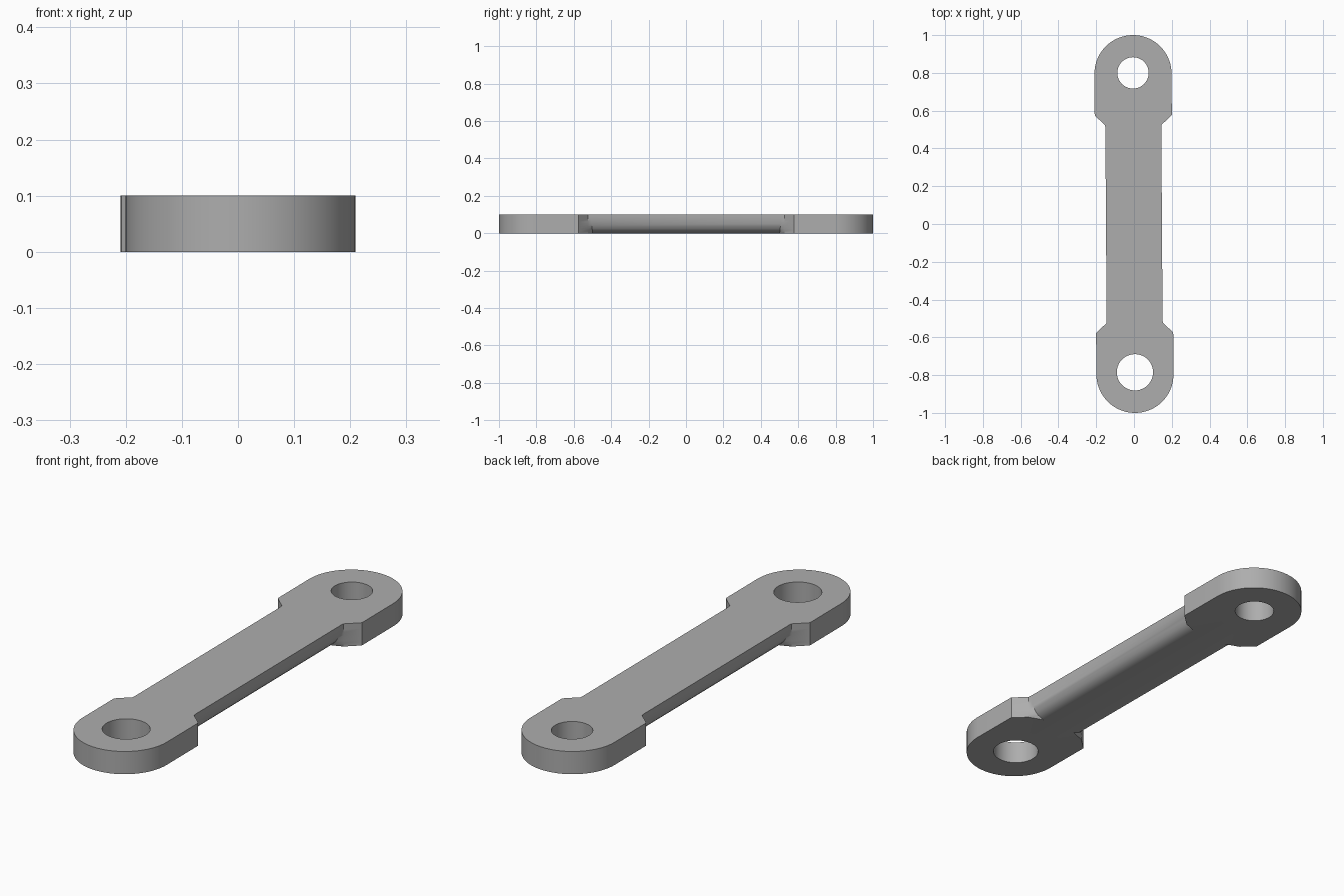
import bpy, bmesh, math
from mathutils import Matrix

cube = bpy.data.objects.get("Cube")
if cube:
    bpy.data.objects.remove(cube)

THICK, LOBE_R, LOBE_Y = 0.1, 0.204, 0.796
LEVELS, ARC = 8, 24

steel = bpy.data.materials.new("plain_grey")
steel.use_nodes = True
grey = (0.42, 0.42, 0.42, 1)
steel.diffuse_color = grey
steel.node_tree.nodes["Principled BSDF"].inputs["Base Color"].default_value = grey


def outline(t):
    """Closed outline at height fraction t; the shank narrows towards the underside."""
    a = math.asin(1 - t) / (math.pi / 2)
    half = 0.085 + 0.063 * math.sin(math.acos(1 - t))
    quarter = [(half, 0.50 + 0.01 * t), (0.15, 0.525), (LOBE_R, 0.575)]
    for i in range(ARC + 1):
        ang = math.pi / 2 * i / ARC
        quarter.append((LOBE_R * math.cos(ang), LOBE_Y + LOBE_R * math.sin(ang)))
    back = quarter + [(-x, y) for x, y in reversed(quarter[:-1])]
    return back + [(-x, -y) for x, y in back]


def circle(y, r, n=48):
    return [(r * math.cos(2 * math.pi * i / n), y + r * math.sin(2 * math.pi * i / n))
            for i in range(n)]


bm = bmesh.new()


def loft(rings):
    """Join rings of (points, z) with walls and return the end edges."""
    loops = [[bm.verts.new((x, y, z)) for x, y in pts] for pts, z in rings]
    n = len(loops[0])
    for low, high in zip(loops, loops[1:]):
        for i in range(n):
            j = (i + 1) % n
            bm.faces.new((low[i], low[j], high[j], high[i]))
    return [[bm.edges.get((l[i], l[(i + 1) % n])) for i in range(n)]
            for l in (loops[0], loops[-1])]


# Outer wall, then the two pin holes of different size
walls = [loft([(outline(k / LEVELS), THICK * k / LEVELS) for k in range(LEVELS + 1)])]
for y, r in ((0.8, 0.083), (-0.785, 0.096)):
    walls.append(loft([(circle(y, r), 0), (circle(y, r), THICK)]))

# Flat underside and top around the holes
for side in (0, 1):
    edges = [e for w in walls for e in w[side]]
    bmesh.ops.triangle_fill(bm, edges=edges, use_beauty=True)
bmesh.ops.recalc_face_normals(bm, faces=bm.faces)

# The link sits very slightly askew
bmesh.ops.transform(bm, matrix=Matrix.Rotation(0.0065, 4, "Z"), verts=bm.verts)

mesh = bpy.data.meshes.new("link_arm")
bm.to_mesh(mesh)
bm.free()
mesh.materials.append(steel)
link = bpy.data.objects.new("link_arm", mesh)
bpy.context.collection.objects.link(link)
bpy.context.view_layer.objects.active = link
link.select_set(True)
bpy.ops.object.shade_smooth_by_angle(angle=math.radians(30))
